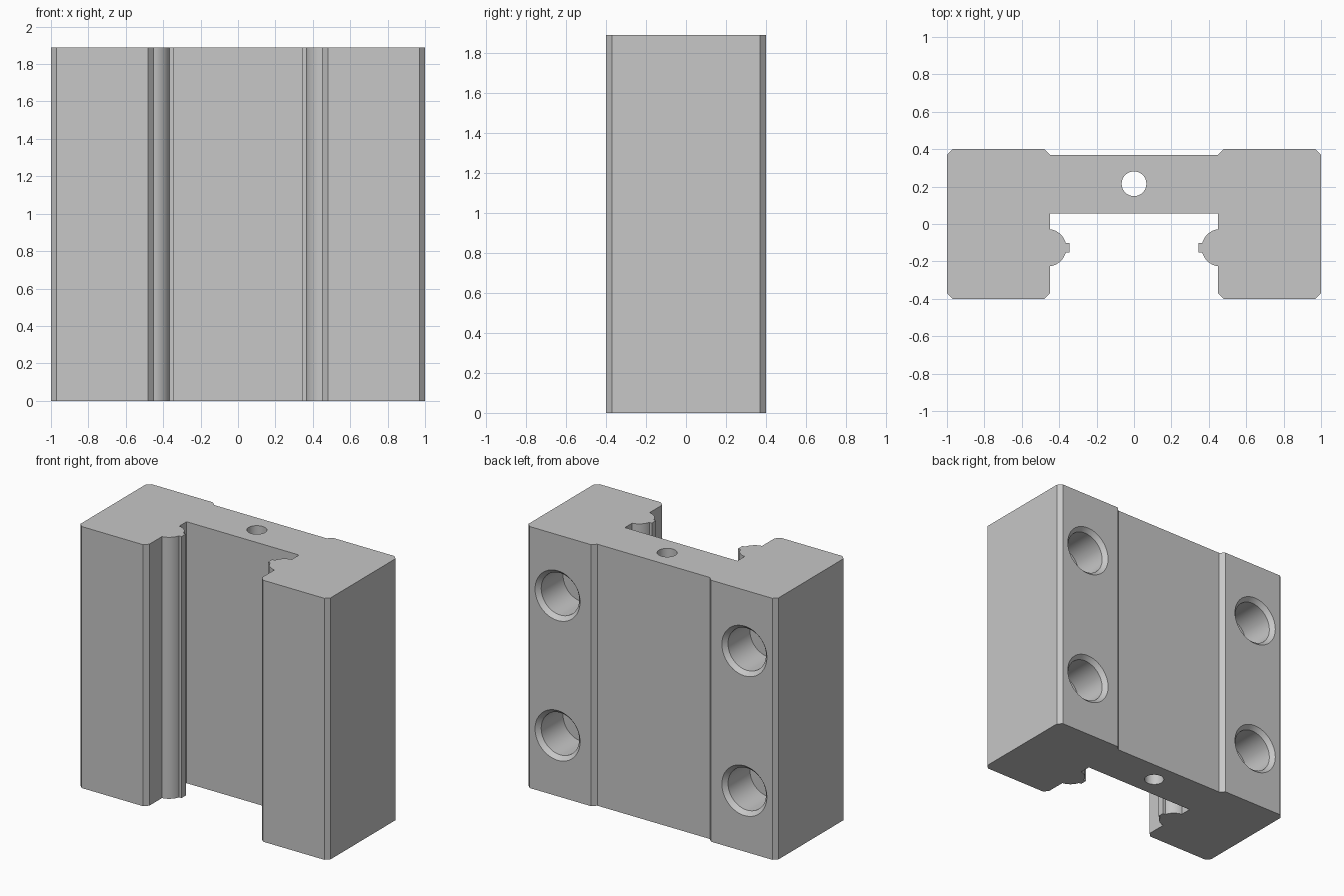
import bpy, bmesh
from math import sin, cos, asin, radians

HEIGHT = 1.89
C = 0.03  # edge chamfer

default = bpy.data.objects.get("Cube")
if default:
    bpy.data.objects.remove(default, do_unlink=True)

grey = bpy.data.materials.new("plain grey")
grey.use_nodes = True
tone = (0.57, 0.57, 0.57, 1)
grey.diffuse_color = tone
grey.node_tree.nodes["Principled BSDF"].inputs["Base Color"].default_value = tone


def make_object(name, bm):
    bmesh.ops.recalc_face_normals(bm, faces=bm.faces)
    mesh = bpy.data.meshes.new(name)
    bm.to_mesh(mesh)
    bm.free()
    mesh.materials.append(grey)
    obj = bpy.data.objects.new(name, mesh)
    bpy.context.collection.objects.link(obj)
    return obj


def lathe_cutter(name, rings, place, segments=48):
    """Closed round cutter from (radius, offset) rings, placed by a function."""
    bm = bmesh.new()
    loops = []
    for r, h in rings:
        angles = [radians(360 * i / segments) for i in range(segments)]
        loops.append([bm.verts.new(place(r * cos(a), r * sin(a), h)) for a in angles])
    for a, b in zip(loops, loops[1:]):
        for i in range(segments):
            j = (i + 1) % segments
            bm.faces.new((a[i], a[j], b[j], b[i]))
    bm.faces.new(loops[0])
    bm.faces.new(loops[-1])
    return make_object(name, bm)


# Rounded rail with a narrow lip, on the inner wall of the +x leg
rail_x, rail_y, rail_r, lip = 0.462, -0.127, 0.1, 0.025
start = asin((0.462 - 0.45) / rail_r)
end = radians(90) - asin(lip / rail_r)
arc = [start + (end - start) * i / 10 for i in range(11)]
upper = [(rail_x - rail_r * sin(a), rail_y + rail_r * cos(a)) for a in arc]
upper.append((0.345, rail_y + lip))
lower = [(x, 2 * rail_y - y) for x, y in reversed(upper)]

# Half of the cross-section, from the back centre round to the inner web
half = [(0.45, 0.37), (0.48, 0.4), (1 - C, 0.4), (1, 0.4 - C),
        (1, C - 0.4), (1 - C, -0.4), (0.48, -0.4), (0.45, C - 0.4)]
half += list(reversed(upper + lower)) + [(0.45, 0.055)]
outline = half + [(-x, y) for x, y in reversed(half)]

# Extruded carriage body
bm = bmesh.new()
base = bm.faces.new([bm.verts.new((x, y, 0)) for x, y in outline])
top = bmesh.ops.extrude_face_region(bm, geom=[base])["geom"]
bmesh.ops.translate(bm, vec=(0, 0, HEIGHT),
                    verts=[v for v in top if isinstance(v, bmesh.types.BMVert)])
body = make_object("carriage_block", bm)

# Lengthwise bore and four countersunk blind holes in the back
cutters = [lathe_cutter("bore_cutter", [(0.066, -0.1), (0.066, HEIGHT + 0.1)],
                        lambda u, v, h: (u, 0.215 + v, h))]
for side in (-1, 1):
    for z in (0.44, 1.45):
        cutters.append(lathe_cutter(
            "mounting_hole_cutter",
            [(0.18, 0.45), (0.18, 0.4), (0.152, 0.37), (0.152, 0.12)],
            lambda u, v, h: (side * 0.747 + u, h, z + v)))

for cutter in cutters:
    mod = body.modifiers.new("cut", 'BOOLEAN')
    mod.operation = 'DIFFERENCE'
    mod.solver = 'EXACT'
    mod.object = cutter

# Bake the cuts and drop the cutters
bpy.context.view_layer.update()
graph = bpy.context.evaluated_depsgraph_get()
baked = bpy.data.meshes.new_from_object(body.evaluated_get(graph))
body.modifiers.clear()
body.data = baked
baked.materials.clear()
baked.materials.append(grey)
for poly in baked.polygons:
    poly.material_index = 0
for cutter in cutters:
    bpy.data.objects.remove(cutter, do_unlink=True)

# Smooth the round walls, keep the edges crisp
bpy.ops.object.select_all(action='DESELECT')
body.select_set(True)
bpy.context.view_layer.objects.active = body
bpy.ops.object.shade_smooth_by_angle(angle=radians(25))
